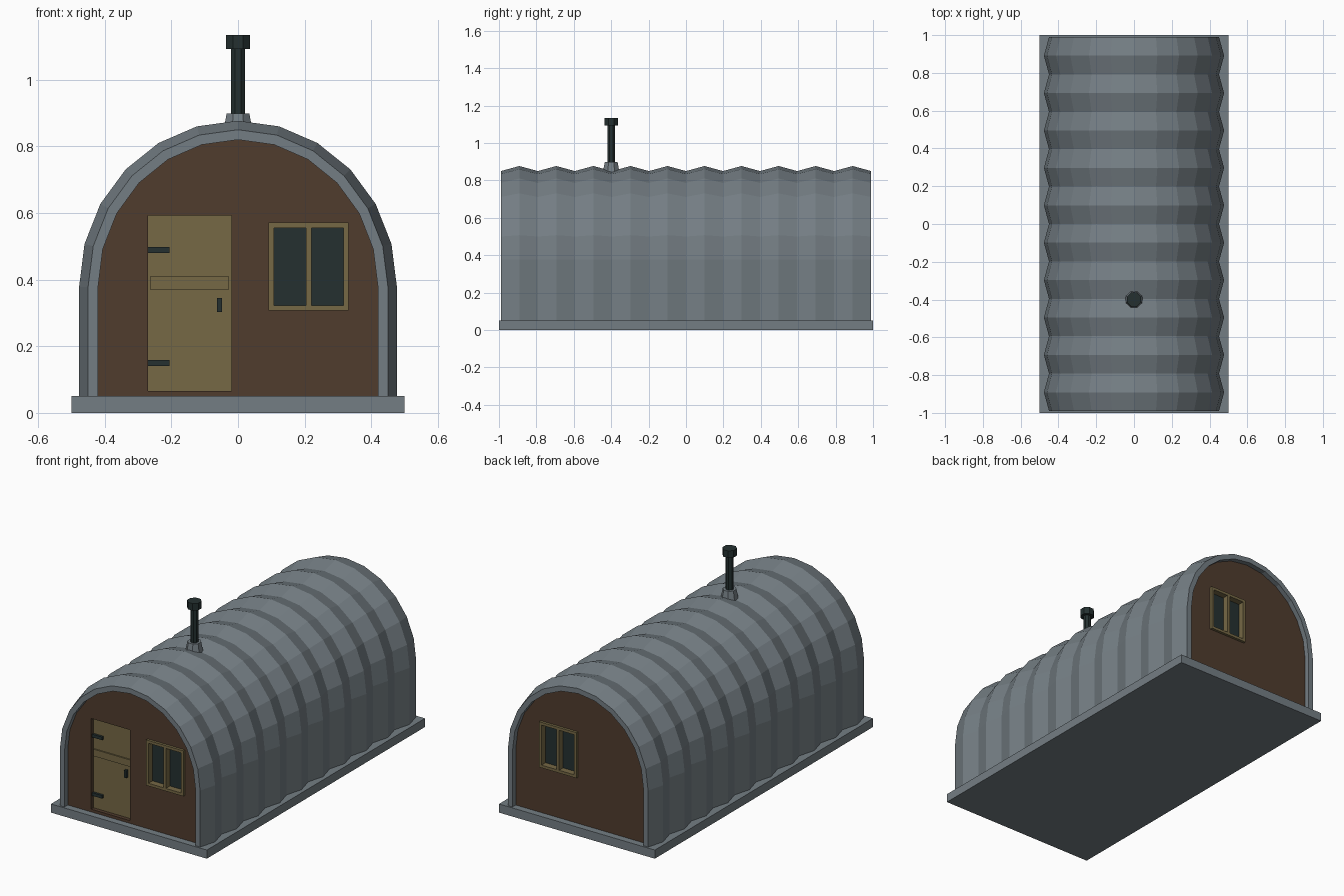
import bpy, bmesh, math

if "Cube" in bpy.data.objects:
    bpy.data.objects.remove(bpy.data.objects["Cube"], do_unlink=True)


def material(name, r, g, b):
    m = bpy.data.materials.new(name)
    m.use_nodes = True
    m.diffuse_color = (r, g, b, 1)
    m.node_tree.nodes["Principled BSDF"].inputs["Base Color"].default_value = (r, g, b, 1)
    return m


steel = material("grey_steel", 0.175, 0.208, 0.23)
brown = material("brown_boards", 0.08, 0.045, 0.027)
timber = material("olive_timber", 0.18, 0.14, 0.06)
dark = material("dark_iron_and_glass", 0.018, 0.03, 0.03)


def finish(name, bm, mat):
    bmesh.ops.recalc_face_normals(bm, faces=bm.faces)
    me = bpy.data.meshes.new(name)
    bm.to_mesh(me)
    bm.free()
    me.materials.append(mat)
    ob = bpy.data.objects.new(name, me)
    bpy.context.collection.objects.link(ob)
    return ob


def box(name, mat, xs, ys, zs):
    bm = bmesh.new()
    bmesh.ops.create_cube(bm, size=1)
    for v in bm.verts:
        for i, (a, b) in enumerate((xs, ys, zs)):
            v.co[i] = (a + b) / 2 + v.co[i] * abs(b - a)
    return finish(name, bm, mat)


def tube(name, mat, r_low, r_high, z0, z1, y=-0.4):
    bm = bmesh.new()
    bmesh.ops.create_cone(bm, cap_ends=True, segments=8, radius1=r_low,
                          radius2=r_high, depth=z1 - z0)
    ob = finish(name, bm, mat)
    ob.location = (0, y, (z0 + z1) / 2)
    ob.rotation_euler.z = math.pi / 8
    return ob


BASE, SPRING = 0.05, 0.378   # top of base, start of the arch
END, WALL = 0.99, 0.96       # shell end, outer face of end walls


def arch(inset, y):
    """Upright sides joined by a twelve-segment half ellipse."""
    a, b = 0.477 - inset, 0.499 - inset
    pts = [(a, y, BASE)]
    for i in range(13):
        t = math.pi * i / 12
        pts.append((a * math.cos(t), y, SPRING + b * math.sin(t)))
    return pts + [(-a, y, BASE)]


# Base slab
box("base_slab", steel, (-0.5, 0.5), (-1, 1), (0, BASE))

# Corrugated shell: ridges and valleys outside, plain tunnel inside
rings = [arch(0 if i % 2 else 0.027, -END + 2 * END * i / 20) for i in range(21)]
rings += [arch(0.057, END), arch(0.057, -END)]
bm = bmesh.new()
loops = [[bm.verts.new(p) for p in ring] for ring in rings]
for k, ring in enumerate(loops):
    nxt = loops[(k + 1) % len(loops)]
    for i in range(len(ring) - 1):
        bm.faces.new((ring[i], ring[i + 1], nxt[i + 1], nxt[i]))
finish("corrugated_shell", bm, steel)


def end_wall(name, side, openings):
    bm = bmesh.new()
    face = bm.faces.new([bm.verts.new(p) for p in arch(0.057, side * WALL)])
    ext = bmesh.ops.extrude_face_region(bm, geom=[face])
    for v in ext["geom"]:
        if isinstance(v, bmesh.types.BMVert):
            v.co.y -= side * 0.06
    if face.is_valid is False or len(bm.faces) == 16:
        bm.faces.new([v for v in sorted_outer(bm, side)])
    wall = finish(name, bm, brown)
    for xs, zs in openings:
        cutter = box("opening_cutter", dark, xs, (side * 0.87, side * 0.99), zs)
        cutter.hide_render = True
        mod = wall.modifiers.new("opening", 'BOOLEAN')
        mod.operation = 'DIFFERENCE'
        mod.solver = 'EXACT'
        mod.object = cutter
        bpy.context.view_layer.objects.active = wall
        bpy.ops.object.modifier_apply(modifier=mod.name)
        bpy.data.objects.remove(cutter, do_unlink=True)


def sorted_outer(bm, side):
    """Outer outline of a wall, in order around the arch."""
    rim = [v for v in bm.verts if abs(v.co.y - side * WALL) < 0.001]
    return sorted(rim, key=lambda v: math.atan2(v.co.z - 0.04, v.co.x))


def window(name, side, cx, cz):
    """Two-pane window: deep frame, mullion and recessed glass."""
    w, h, t = 0.12, 0.132, 0.016
    ys = (side * 0.975, side * 0.925)
    x0, x1, z0, z1 = cx - w, cx + w, cz - h, cz + h
    box(name + "_left_jamb", timber, (x1 - t, x1), ys, (z0, z1))
    box(name + "_right_jamb", timber, (x0, x0 + t), ys, (z0, z1))
    box(name + "_head", timber, (x0 + t, x1 - t), ys, (z1 - t, z1))
    box(name + "_sill", timber, (x0 + t, x1 - t), ys, (z0, z0 + t))
    box(name + "_mullion", timber, (cx - t / 2, cx + t / 2), ys, (z0 + t, z1 - t))
    box(name + "_glass", dark, (x0 + t / 2, x1 - t / 2),
        (side * 0.938, side * 0.93), (z0 + t / 2, z1 - t / 2))
    m = t / 2
    return (x0 + m, x1 - m), (z0 + m, z1 - m)


# End walls with windows and the doorway
DOOR_X, DOOR_Z = (-0.27, -0.02), (0.066, 0.592)
front_hole = window("front_window", -1, 0.212, 0.439)
back_hole = window("back_window", 1, 0.14, 0.45)
end_wall("front_wall", -1, [front_hole, (DOOR_X, DOOR_Z)])
end_wall("back_wall", 1, [back_hole])

# Door set back in the doorway, with rail, hinges and handle
box("door", timber, DOOR_X, (-0.938, -0.91), DOOR_Z)
box("door_rail", timber, (-0.264, -0.027), (-0.946, -0.936), (0.37, 0.41))
for name, z in (("lower_hinge", 0.15), ("upper_hinge", 0.489)):
    box(name, dark, (-0.27, -0.206), (-0.952, -0.936), (z - 0.009, z + 0.009))
box("door_handle", dark, (-0.063, -0.048), (-0.956, -0.936), (0.303, 0.345))

# Chimney
tube("chimney_flashing", steel, 0.049, 0.037, 0.838, 0.898)
tube("chimney_pipe", dark, 0.022, 0.022, 0.85, 1.1)
tube("chimney_cap", dark, 0.039, 0.039, 1.093, 1.134)
